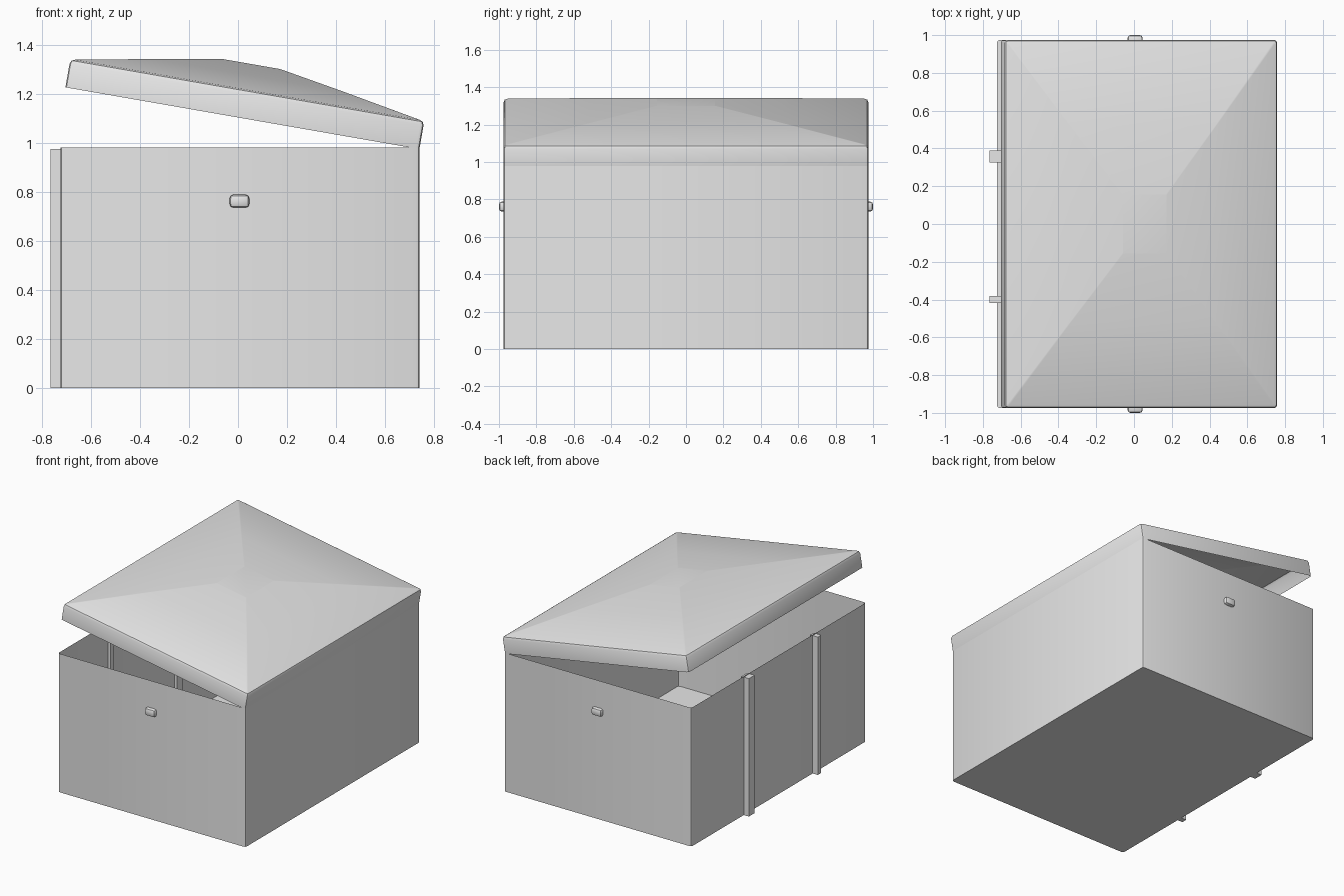
import bpy, bmesh, math
from mathutils import Matrix, Vector

old = bpy.data.objects.get("Cube")
if old:
    bpy.data.objects.remove(old, do_unlink=True)

grey = bpy.data.materials.new("light_grey")
grey.use_nodes = True
colour = (0.8, 0.8, 0.8, 1)
grey.diffuse_color = colour
grey.node_tree.nodes["Principled BSDF"].inputs["Base Color"].default_value = colour


def finish(bm, name):
    mesh = bpy.data.meshes.new(name)
    bm.to_mesh(mesh)
    bm.free()
    mesh.materials.append(grey)
    obj = bpy.data.objects.new(name, mesh)
    bpy.context.collection.objects.link(obj)
    bpy.ops.object.select_all(action='DESELECT')
    obj.select_set(True)
    bpy.context.view_layer.objects.active = obj
    bpy.ops.object.shade_smooth_by_angle(angle=math.radians(40))
    return obj


def ring(bm, a, b, z, r):
    """Rounded rectangle of half sizes a, b, counter-clockwise."""
    verts = []
    for k, (sx, sy) in enumerate([(1, 1), (-1, 1), (-1, -1), (1, -1)]):
        for step in range(3):
            t = math.radians(90 * k + 45 * step)
            verts.append(bm.verts.new((sx * (a - r) + r * math.cos(t),
                                       sy * (b - r) + r * math.sin(t), z)))
    return verts


def shell(levels, name, cap_bottom=False, cap_top=False):
    """Skin a stack of rounded rectangles into an open sheet."""
    bm = bmesh.new()
    rings = [ring(bm, *level) for level in levels]
    for low, high in zip(rings, rings[1:]):
        for i in range(len(low)):
            j = (i + 1) % len(low)
            bm.faces.new((low[i], low[j], high[j], high[i]))
    if cap_bottom:
        bm.faces.new(rings[0][::-1])
    if cap_top:
        bm.faces.new(rings[-1])
    return finish(bm, name)


def block(name, low, high, bevel=0):
    low, high = Vector(low), Vector(high)
    bm = bmesh.new()
    bmesh.ops.create_cube(bm, size=1, matrix=Matrix.Translation((low + high) / 2)
                          @ Matrix.Diagonal((*(high - low), 1)))
    if bevel:
        bmesh.ops.bevel(bm, geom=bm.edges[:], offset=bevel, segments=2,
                        profile=0.5, affect='EDGES')
    return finish(bm, name)


# Open box with thin walls
W, D, H = 0.733, 0.975, 0.98
body = shell([(W, D, 0, 0.015), (W, D, H, 0.015)], "box_body", cap_bottom=True)
body.location.x = 0.008

# Lid: upright lip, rounded edge, then a low hipped dome with a flat centre
lip, rise = 0.118, 0.106
profile = [(W, D, 0, 0.015), (W, D, lip - 0.02, 0.015),
           (W - 0.006, D - 0.006, lip - 0.006, 0.012),
           (W - 0.02, D - 0.02, lip, 0.008)]
for share, height in ((0.53, 0.56), (0.16, 1)):
    profile.append((W * share, D * share, lip + rise * height, 0.004))
lid = shell(profile, "lid", cap_top=True)
lid.rotation_euler.y = math.radians(9.9)
lid.location = (0.018, 0, 1.1)

# Upright strips running through the open side's wall
block("wide_strip", (-0.765, 0.325, 0), (-0.705, 0.39, 0.975))
block("narrow_strip", (-0.765, -0.418, 0), (-0.705, -0.38, 0.975))

# Small lugs on the front and back
for name, y in (("front_lug", -0.97), ("back_lug", 0.97)):
    block(name, (-0.034, y - 0.03, 0.735), (0.046, y + 0.03, 0.788), 0.015)
